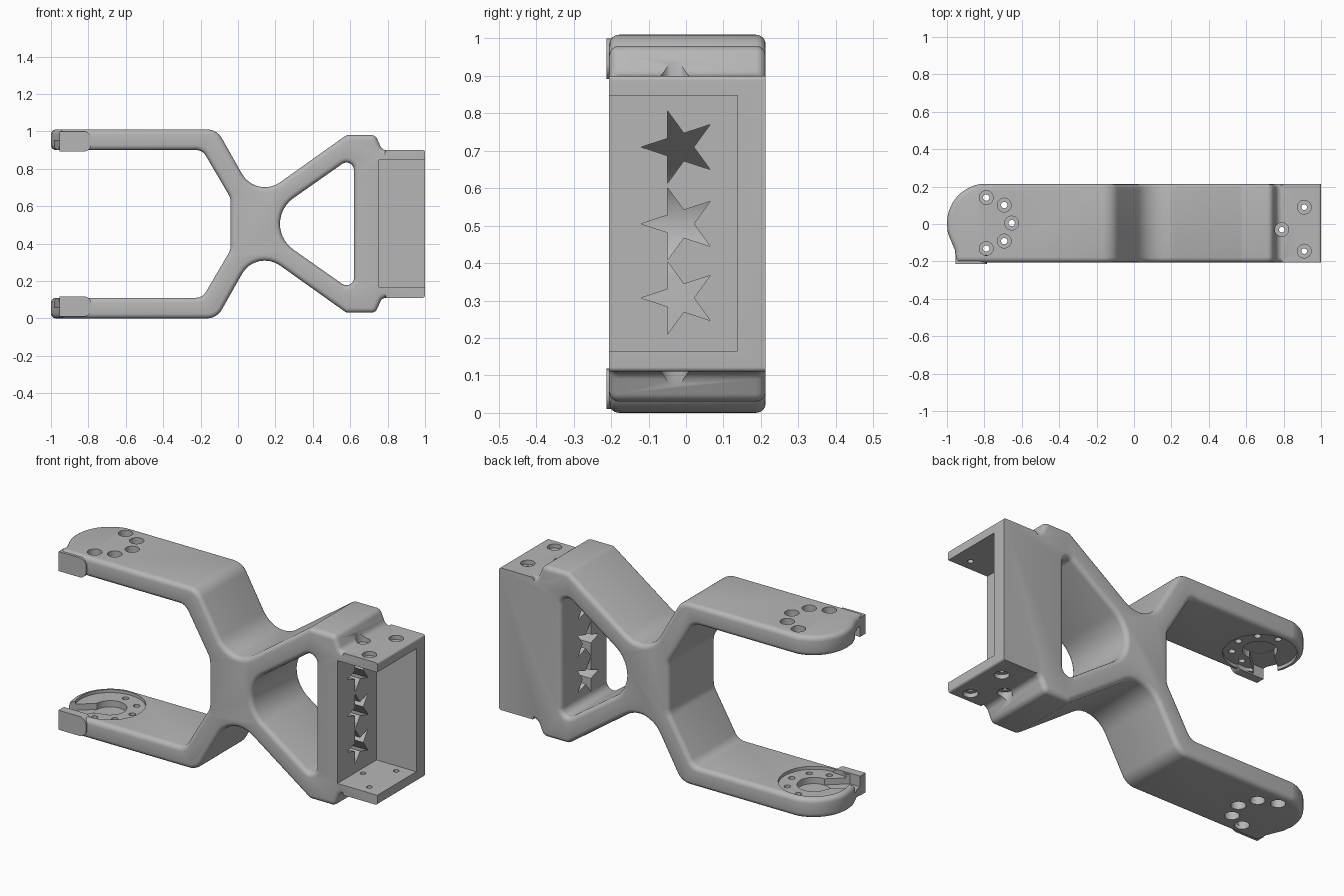
import bpy, bmesh, math
from mathutils import Vector

old = bpy.data.objects.get("Cube")
if old:
    bpy.data.objects.remove(old, do_unlink=True)

MID = 0.505                    # height of the mirror plane
BACK, FRONT = 0.213, -0.205    # depth of the frame
HORN = (-0.79, 0.005)          # centre of the round mounts in the arms

grey = bpy.data.materials.new("plain grey")
grey.use_nodes = True
grey.diffuse_color = (0.47, 0.47, 0.47, 1)
grey.node_tree.nodes["Principled BSDF"].inputs["Base Color"].default_value = (0.47, 0.47, 0.47, 1)


def rounded(corners, steps=8):
    """Polygon of (a, b, radius) corners with arcs at the corners."""
    out = []
    for i, (a, b, r) in enumerate(corners):
        p = Vector((a, b))
        if r == 0:
            out.append(p)
            continue
        u = (Vector(corners[i - 1][:2]) - p).normalized()
        v = (Vector(corners[(i + 1) % len(corners)][:2]) - p).normalized()
        half = u.angle(v) / 2
        centre = p + (u + v).normalized() * (r / math.sin(half))
        reach = r / math.tan(half)
        s, e = (p + u * reach - centre).normalized(), (p + v * reach - centre).normalized()
        out += [centre + s.slerp(e, k / steps).normalized() * r for k in range(steps + 1)]
    return out


def circle(a, b, r, n=32):
    return [(a + r * math.cos(math.tau * k / n), b + r * math.sin(math.tau * k / n)) for k in range(n)]


def prism(name, points, axis, lo, hi):
    """Extrude a 2D polygon along an axis."""
    place = {"x": lambda p, t: (t, p[0], p[1]),
             "y": lambda p, t: (p[0], t, p[1]),
             "z": lambda p, t: (p[0], p[1], t)}[axis]
    bm = bmesh.new()
    low = [bm.verts.new(place(p, lo)) for p in points]
    high = [bm.verts.new(place(p, hi)) for p in points]
    bm.faces.new(low)
    bm.faces.new(high)
    for i in range(len(low)):
        bm.faces.new((low[i - 1], low[i], high[i], high[i - 1]))
    bmesh.ops.recalc_face_normals(bm, faces=bm.faces)
    mesh = bpy.data.meshes.new(name)
    bm.to_mesh(mesh)
    bm.free()
    mesh.materials.append(grey)
    obj = bpy.data.objects.new(name, mesh)
    bpy.context.scene.collection.objects.link(obj)
    return obj


def boolean(obj, cutters, operation="DIFFERENCE"):
    """Apply all cutters, then remove them."""
    for c in cutters:
        m = obj.modifiers.new("cut", "BOOLEAN")
        m.object, m.operation, m.solver = c, operation, "EXACT"
    deps = bpy.context.evaluated_depsgraph_get()
    mesh = bpy.data.meshes.new_from_object(obj.evaluated_get(deps))
    obj.modifiers.clear()
    obj.data = mesh
    for c in cutters:
        bpy.data.objects.remove(c, do_unlink=True)


# Frame silhouette, upper half mirrored to the lower half
upper = [(-0.04, 0.14, 0.08), (-0.19, 0.395, 0.06), (-1.05, 0.395, 0), (-1.05, 0.505, 0),
         (-0.113, 0.505, 0.09), (0.098, 0.132, 0.14), (0.58, 0.475, 0.04), (0.735, 0.475, 0.035),
         (0.77, 0.395, 0.035), (1.0, 0.395, 0.012)]
outline = upper + [(x, -h, r) for x, h, r in reversed(upper)]
frame = prism("fork_frame", [(p.x, p.y + MID) for p in rounded(outline)], "y", FRONT, BACK)

# Triangular window
window = [(0.1, 0, 0.168), (0.62, 0.365, 0.04), (0.62, -0.365, 0.04)]
boolean(frame, [prism("cutter", [(p.x, p.y + MID) for p in rounded(window, 14)], "y", -1, 1)])

# Round off the arm tips
arc = [(HORN[0] - 0.21 * math.sin(k * math.pi / 32), 0.003 + 0.213 * math.cos(k * math.pi / 32))
       for k in range(17)]
tip = [(1.2, -0.4), (1.2, 0.4), (HORN[0], 0.4)] + arc + [
    (-0.995, -0.05), (-0.972, -0.105), (-0.957, -0.14), (-0.955, -0.17), (-0.955, -0.4)]
boolean(frame, [prism("cutter", tip, "z", -1, 2)], "INTERSECT")

# Soften the rims, leaving the bracket end crisp
bm = bmesh.new()
bm.from_mesh(frame.data)
bmesh.ops.remove_doubles(bm, verts=bm.verts, dist=0.0005)
rims = [e for e in bm.edges if len(e.link_faces) == 2 and e.calc_face_angle(0) > 1
        and all(v.co.x < 0.85 for v in e.verts)]
bmesh.ops.bevel(bm, geom=rims, offset=0.026, offset_type="OFFSET", segments=4, profile=0.5,
                affect="EDGES", clamp_overlap=False)
bm.to_mesh(frame.data)
bm.free()

# Open bracket pocket and the star cut-outs behind it
cutters = [prism("cutter", [(0.755, -0.5), (1.2, -0.5), (1.2, 0.138), (0.755, 0.138)], "z", 0.165, 0.848)]
for z in (0.71, 0.505, 0.307):
    star = []
    for k in range(10):
        r, a = (0.039 if k % 2 else 0.102), math.pi + k * math.pi / 5
        star.append((-0.018 + r * math.cos(a), z + r * math.sin(a)))
    cutters.append(prism("cutter", star, "x", 0.55, 0.8))


def cut_up(points, side, h0, h1):
    """Vertical cutter between two distances from the mirror plane."""
    a, b = sorted((MID + side * h0, MID + side * h1))
    cutters.append(prism("cutter", points, "z", a, b))


ring = [(HORN[0] + 0.136 * math.cos(k * math.pi / 4), HORN[1] + 0.136 * math.sin(k * math.pi / 4))
        for k in range(-2, 3)]
for side in (1, -1):
    # Bracket screw holes
    for x, y in ((0.91, 0.09), (0.91, -0.145), (0.79, -0.03)):
        cut_up(circle(x, y, 0.037), side, 0.372, 0.6)
        cut_up(circle(x, y, 0.015, 16), side, 0.3, 0.6)
    # Disc recess, hub recess and exit channel in the inner arm faces
    cut_up(circle(*HORN, 0.18, 48), side, 0.36, 0.412)
    cut_up(circle(*HORN, 0.085), side, 0.35, 0.447)
    along = Vector((-0.75, -0.66)).normalized()
    across = Vector((-along.y, along.x)) * 0.06
    start, end = Vector(HORN), Vector(HORN) + along * 0.4
    cut_up([start + across, end + across, end - across, start - across], side, 0.349, 0.446)
    # Arm screw holes
    for x, y in ring:
        cut_up(circle(x, y, 0.037), side, 0.45, 0.6)
        cut_up(circle(x, y, 0.017, 16), side, 0.35, 0.6)
boolean(frame, cutters)

# Tabs on the arm tips
parts = [frame]
for side, name in ((1, "upper_tip_tab"), (-1, "lower_tip_tab")):
    shape = [(-0.955, 0.387, 0), (-0.785, 0.387, 0.04), (-0.785, 0.495, 0.04), (-0.955, 0.495, 0)]
    parts.append(prism(name, [(p.x, MID + side * p.y) for p in rounded(shape)], "y", -0.213, -0.165))

for obj in parts:
    bpy.ops.object.select_all(action="DESELECT")
    obj.select_set(True)
    bpy.context.view_layer.objects.active = obj
    bpy.ops.object.shade_smooth_by_angle(angle=math.radians(32))
